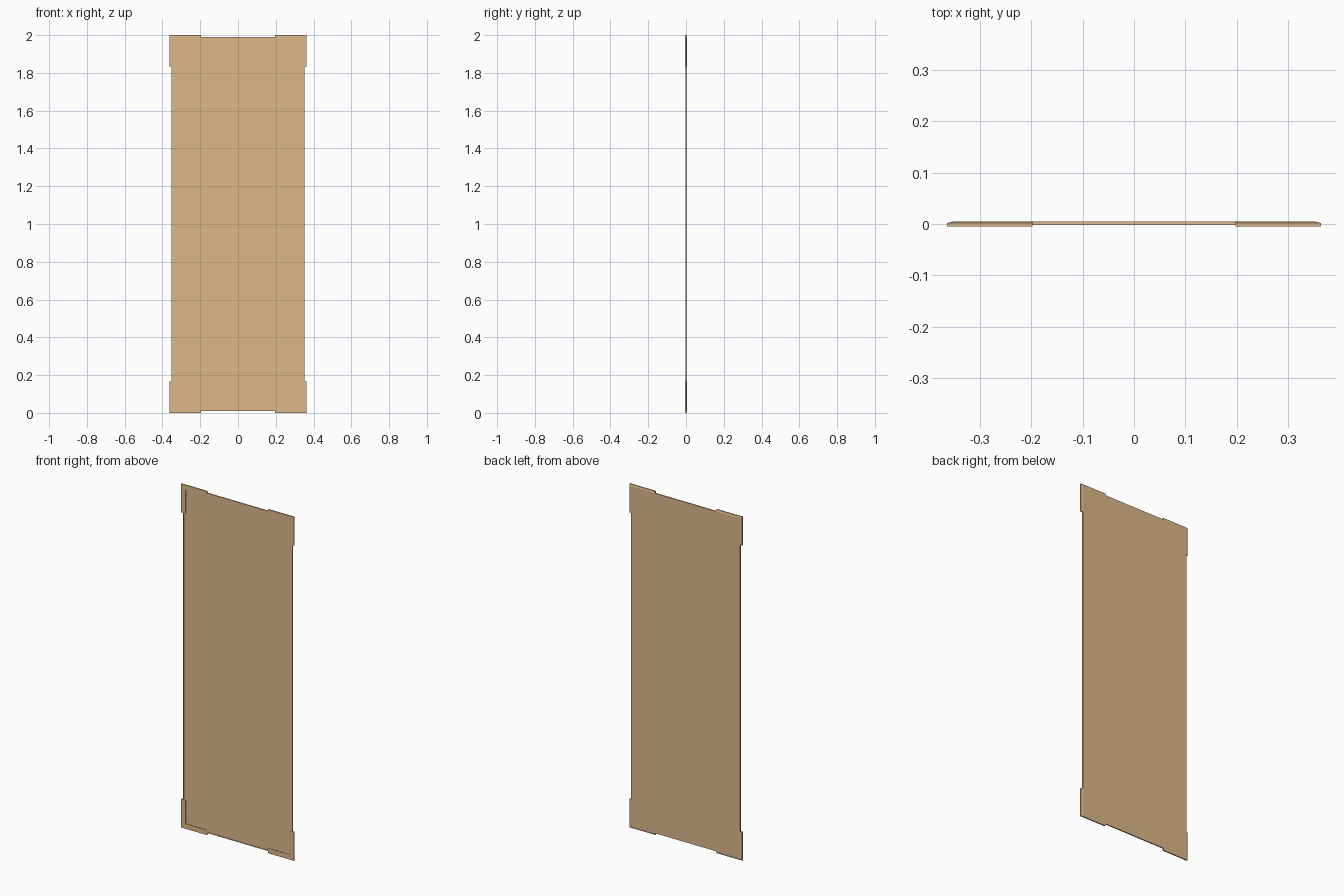
import bpy, bmesh

if "Cube" in bpy.data.objects:
    bpy.data.objects.remove(bpy.data.objects["Cube"])

W, H = 0.363, 1.0            # half width and half height
GAP = 0.011                  # bracket overhang beyond the panel
FRONT, BACK = -0.0045, 0.0045

mat = bpy.data.materials.new("tan")
mat.diffuse_color = (0.716, 0.479, 0.254, 1)
mat.use_nodes = True
mat.node_tree.nodes["Principled BSDF"].inputs["Base Color"].default_value = mat.diffuse_color


def make_object(name, bm):
    bmesh.ops.recalc_face_normals(bm, faces=bm.faces)
    mesh = bpy.data.meshes.new(name)
    bm.to_mesh(mesh)
    bm.free()
    mesh.materials.append(mat)
    ob = bpy.data.objects.new(name, mesh)
    ob.location.z = H
    bpy.context.collection.objects.link(ob)
    return ob


# Thin panel with a shallow recess inside a narrow front rim
bm = bmesh.new()
bmesh.ops.create_cube(bm, size=1)
rim = -0.002
for v in bm.verts:
    v.co.x *= 2 * (W - GAP)
    v.co.z *= 2 * (H - GAP)
    v.co.y = rim if v.co.y < 0 else BACK
front = min(bm.faces, key=lambda f: f.calc_center_median().y)
bmesh.ops.inset_region(bm, faces=[front], thickness=0.004)
inner = bmesh.ops.extrude_discrete_faces(bm, faces=[front])["faces"][0]
for v in inner.verts:
    v.co.y = 0.001
make_object("panel", bm)

# Corner bracket: channel section (inset from edge, depth) swept round an L
profile = [(0, FRONT), (0.029, FRONT), (0.029, rim), (GAP, rim),
           (GAP, BACK), (0, 0.002)]
arm = 0.166
bm = bmesh.new()
rings = []
for k in range(3):
    ring = []
    for d, y in profile:
        x = W - arm if k == 0 else W - d
        z = H - arm if k == 2 else H - d
        ring.append(bm.verts.new((x, y, z)))
    rings.append(ring)
n = len(profile)
for a, b in zip(rings, rings[1:]):
    for i in range(n):
        j = (i + 1) % n
        bm.faces.new((a[i], a[j], b[j], b[i]))
bm.faces.new(rings[0])
bm.faces.new(rings[2][::-1])
brackets = make_object("corner_brackets", bm)
mirror = brackets.modifiers.new("four corners", "MIRROR")
mirror.use_axis = (True, False, True)
mirror.use_mirror_merge = False
